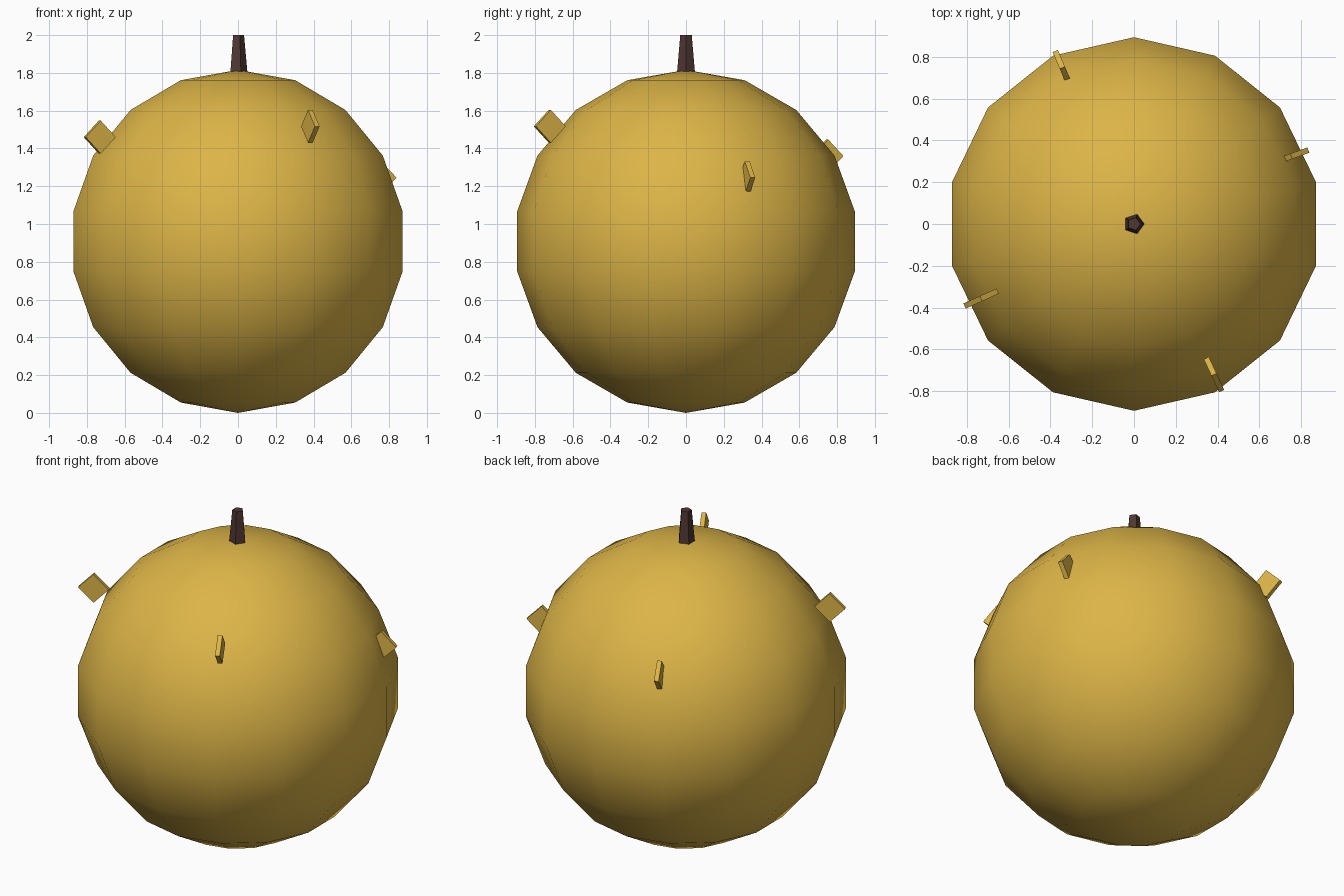
import bpy
from math import radians

cube = bpy.data.objects.get("Cube")
if cube:
    bpy.data.objects.remove(cube, do_unlink=True)


def make_material(name, color):
    mat = bpy.data.materials.new(name)
    mat.use_nodes = True
    rgba = (*color, 1)
    mat.diffuse_color = rgba
    mat.node_tree.nodes["Principled BSDF"].inputs["Base Color"].default_value = rgba
    return mat


def finish(name, mat):
    obj = bpy.context.object
    obj.name = obj.data.name = name
    obj.data.materials.append(mat)
    return obj


gold = make_material("golden yellow", (0.72, 0.46, 0.063))
brown = make_material("dark brown", (0.078, 0.038, 0.032))

# Round body, a smooth-shaded low-poly ball
R = 0.908
bpy.ops.mesh.primitive_uv_sphere_add(segments=14, ring_count=9, radius=R, location=(0, 0, R))
finish("body", gold)
bpy.ops.object.shade_smooth()

# Five-sided tapered stem, turned so one corner points to +x
bpy.ops.mesh.primitive_cone_add(vertices=5, radius1=0.05, radius2=0.032, depth=0.2,
                                location=(0, 0, 1.9), rotation=(0, 0, radians(-90)))
finish("stem", brown)

# Thin square plates standing on their corners around the upper body
plates = {
    "front_left_plate": (0.383, -0.721, 1.517, -65),
    "front_right_plate": (-0.732, -0.357, 1.46, 204),
    "back_right_plate": (-0.343, 0.748, 1.36, 113),
    "back_left_plate": (0.753, 0.324, 1.245, 20),
}
for name, (x, y, z, heading) in plates.items():
    bpy.ops.mesh.primitive_cube_add(size=1, location=(x, y, z),
                                    rotation=(0, radians(45), radians(heading)))
    plate = finish(name, gold)
    plate.scale = (0.123, 0.027, 0.123)
